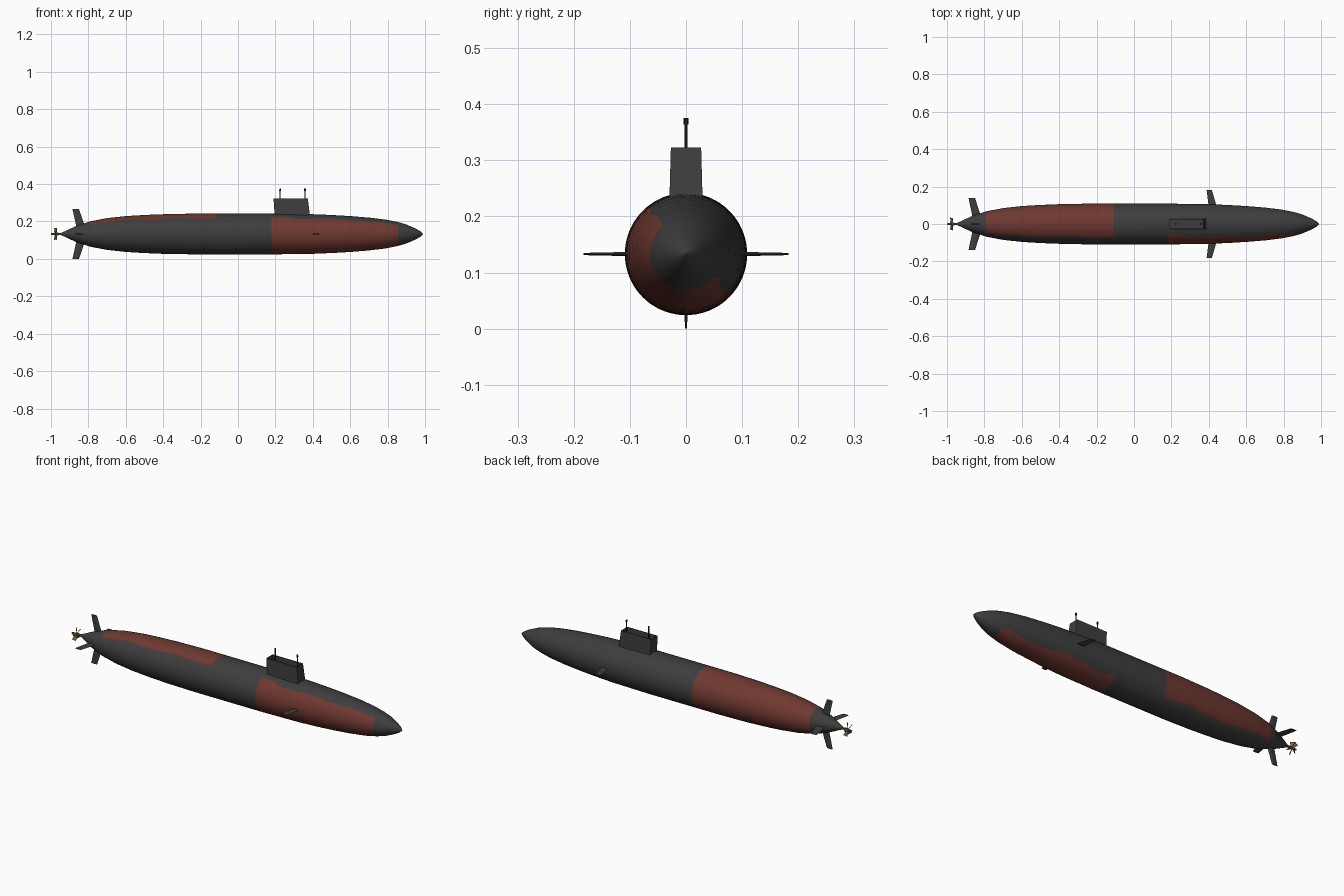
import bpy, bmesh
from math import sin, cos, radians, pi
from mathutils import Matrix, Vector

if "Cube" in bpy.data.objects:
    bpy.data.objects.remove(bpy.data.objects["Cube"])

AXIS = 0.133


def material(name, rgb):
    m = bpy.data.materials.new(name)
    m.use_nodes = True
    m.diffuse_color = (*rgb, 1)
    m.node_tree.nodes["Principled BSDF"].inputs["Base Color"].default_value = (*rgb, 1)
    return m


GREY = material("hull grey", (0.047, 0.047, 0.047))
RED = material("rust red", (0.16, 0.04, 0.03))
DARK = material("mast black", (0.018, 0.018, 0.02))
BRASS = material("propeller brass", (0.2, 0.14, 0.06))


def finish(name, bm, *mats, smooth=True):
    bmesh.ops.recalc_face_normals(bm, faces=bm.faces)
    mesh = bpy.data.meshes.new(name)
    bm.to_mesh(mesh)
    bm.free()
    ob = bpy.data.objects.new(name, mesh)
    bpy.context.collection.objects.link(ob)
    for m in mats:
        mesh.materials.append(m)
    if smooth:
        bpy.ops.object.select_all(action="DESELECT")
        ob.select_set(True)
        bpy.context.view_layer.objects.active = ob
        bpy.ops.object.shade_smooth_by_angle(angle=radians(35))
    return ob


# Hull: a spun profile whose side columns follow the edges of the painted areas
PROFILE = [(-0.945, 0.006), (-0.865, 0.043), (-0.79, 0.068), (-0.7, 0.085), (-0.6, 0.096),
           (-0.5, 0.102), (-0.4, 0.106), (-0.25, 0.109), (0.2, 0.109), (0.4, 0.106),
           (0.5, 0.102), (0.6, 0.096), (0.7, 0.088), (0.79, 0.077), (0.855, 0.064),
           (0.9, 0.051), (0.95, 0.029), (0.975, 0.015), (0.99, 0.002)]
AFT, FORE = (-0.79, -0.11), (0.18, 0.855)


def radius(x):
    for (xa, ra), (xb, rb) in zip(PROFILE, PROFILE[1:]):
        if x <= xb:
            return ra + (rb - ra) * (x - xa) / (xb - xa)
    return PROFILE[-1][1]


def paint_edges(x):
    low = -42 + 4 * sin(17 * x) + 2 * sin(41 * x)
    high = 129 + 2 * sin(23 * x)
    if 0.17 < x < 0.29:
        high -= 7
    return radians(low), radians(high)


def build_hull():
    bm = bmesh.new()
    half = 20
    stations = {p[0] for p in PROFILE} | {*AFT, *FORE}
    for start, end in (AFT, FORE):
        stations |= {round(start + (end - start) * i / 24, 4) for i in range(25)}
    stations = sorted(stations)
    rings = []
    for x in stations:
        low, high = paint_edges(x)
        angles = [low + (high - low) * i / half for i in range(half)]
        angles += [high + (low + 2 * pi - high) * i / half for i in range(half)]
        r = radius(x)
        rings.append([bm.verts.new((x, r * cos(a), AXIS + r * sin(a))) for a in angles])
    n = 2 * half
    for k, (a, b) in enumerate(zip(rings, rings[1:])):
        mid = (stations[k] + stations[k + 1]) / 2
        for i in range(n):
            f = bm.faces.new((a[i], a[(i + 1) % n], b[(i + 1) % n], b[i]))
            aft_red = AFT[0] < mid < AFT[1] and i < half
            fore_red = FORE[0] < mid < FORE[1] and i >= half
            f.material_index = int(aft_red or fore_red)
    bm.faces.new(rings[0])
    bm.faces.new(rings[-1])
    finish("hull", bm, GREY, RED)


build_hull()


# Fins: tapered swept plates with a pointed section, turned around the hull axis
def fin(name, root, tip, inner, span, angle, thick=0.008):
    bm = bmesh.new()
    loops = []
    for (back, front), s, t in ((root, inner, thick), (tip, span, thick * 0.5)):
        mid = back + (front - back) * 0.6
        section = [(back, 0), (mid, t / 2), (front, 0), (mid, -t / 2)]
        loops.append([bm.verts.new((x, s, z)) for x, z in section])
    for i in range(4):
        j = (i + 1) % 4
        bm.faces.new((loops[0][i], loops[0][j], loops[1][j], loops[1][i]))
    for loop in loops:
        bm.faces.new(loop)
    bm.transform(Matrix.Translation((0, 0, AXIS)) @ Matrix.Rotation(radians(angle), 4, "X"))
    finish(name, bm, GREY, smooth=False)


for label, angle, span in (("back", 0, 0.14), ("upper", 90, 0.133),
                           ("front", 180, 0.14), ("lower", 270, 0.133)):
    fin(label + "_stern_fin", (-0.862, -0.815), (-0.885, -0.85), 0.03, span, angle)
for label, angle in (("back", 0), ("front", 180)):
    fin(label + "_bow_plane", (0.4, 0.443), (0.388, 0.416), 0.09, 0.183, angle)


# Sail: a tapered tower with an open, recessed top
def build_sail():
    bm = bmesh.new()
    bottom = [(0.197, -0.03), (0.387, -0.03), (0.387, 0.03), (0.197, 0.03)]
    top = [(0.19, -0.027), (0.373, -0.027), (0.373, 0.027), (0.19, 0.027)]
    low = [bm.verts.new((x, y, 0.215)) for x, y in bottom]
    high = [bm.verts.new((x, y, 0.323)) for x, y in top]
    for i in range(4):
        j = (i + 1) % 4
        bm.faces.new((low[i], low[j], high[j], high[i]))
    bm.faces.new(low)
    lid = bm.faces.new(high)
    bmesh.ops.recalc_face_normals(bm, faces=bm.faces)
    bmesh.ops.inset_region(bm, faces=[lid], thickness=0.005)
    floor = bmesh.ops.extrude_discrete_faces(bm, faces=[lid])["faces"][0]
    for v in floor.verts:
        v.co.z -= 0.055
    finish("sail", bm, GREY, smooth=False)


build_sail()


def rod(bm, start, end, r1, r2, sides=10):
    a, b = Vector(start), Vector(end)
    turn = (b - a).to_track_quat("Z", "Y").to_matrix().to_4x4()
    bmesh.ops.create_cone(bm, cap_ends=True, segments=sides, radius1=r1, radius2=r2,
                          depth=(b - a).length,
                          matrix=Matrix.Translation((a + b) / 2) @ turn)


# Masts with small heads
for label, x in (("aft_mast", 0.225), ("fore_mast", 0.358)):
    bm = bmesh.new()
    rod(bm, (x, 0, 0.26), (x, 0, 0.366), 0.003, 0.003)
    rod(bm, (x, 0, 0.364), (x, 0, 0.375), 0.0048, 0.0045)
    finish(label, bm, DARK)

# Propeller: shaft, hub and five pitched blades
bm = bmesh.new()
rod(bm, (-0.98, 0, AXIS), (-0.93, 0, AXIS), 0.005, 0.006)
rod(bm, (-1.0, 0, AXIS), (-0.96, 0, AXIS), 0.004, 0.008)
finish("propeller_hub", bm, BRASS)

bm = bmesh.new()
for k in range(5):
    before = set(bm.verts)
    bmesh.ops.create_cube(bm, size=1)
    blade = [v for v in bm.verts if v not in before]
    for v in blade:
        width = 0.022 if v.co.z > 0 else 0.01
        v.co = Vector((v.co.x * 0.003, v.co.y * width, 0.019 + v.co.z * 0.028))
    place = (Matrix.Translation((-0.975, 0, AXIS)) @ Matrix.Rotation(2 * pi * k / 5, 4, "X")
             @ Matrix.Rotation(radians(40), 4, "Z"))
    bmesh.ops.transform(bm, matrix=place, verts=blade)
finish("propeller_blades", bm, BRASS, smooth=False)
